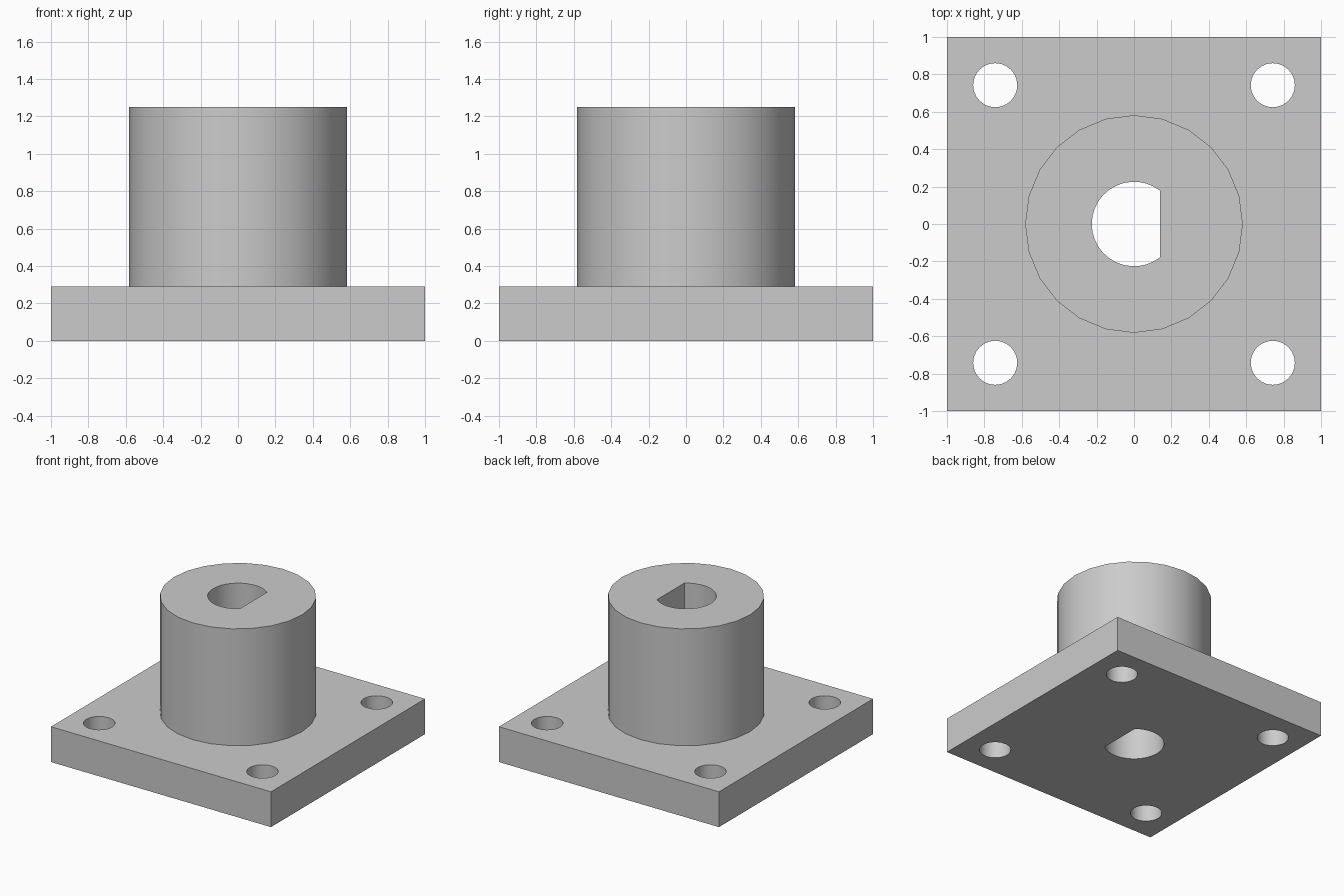
import bpy, bmesh, math

if "Cube" in bpy.data.objects:
    bpy.data.objects.remove(bpy.data.objects["Cube"])

PLATE_H, TOP = 0.29, 1.25
BOSS_R, BORE_R, FLAT_X = 0.582, 0.226, 0.14
HOLE_R, HOLE_POS = 0.118, 0.742

grey = bpy.data.materials.new("light grey")
grey.diffuse_color = (0.6, 0.6, 0.6, 1)
grey.use_nodes = True
grey.node_tree.nodes["Principled BSDF"].inputs["Base Color"].default_value = grey.diffuse_color


def prism(name, points, z0, z1):
    """Closed prism from a counter-clockwise outline."""
    bm = bmesh.new()
    face = bm.faces.new([bm.verts.new((x, y, z0)) for x, y in points])
    new = bmesh.ops.extrude_face_region(bm, geom=[face])["geom"]
    bmesh.ops.translate(bm, vec=(0, 0, z1 - z0),
                        verts=[g for g in new if isinstance(g, bmesh.types.BMVert)])
    bmesh.ops.recalc_face_normals(bm, faces=bm.faces)
    mesh = bpy.data.meshes.new(name)
    bm.to_mesh(mesh)
    bm.free()
    mesh.materials.append(grey)
    obj = bpy.data.objects.new(name, mesh)
    bpy.context.collection.objects.link(obj)
    return obj


def arc(r, start, end, n, cx=0, cy=0):
    return [(cx + r * math.cos(start + (end - start) * i / n),
             cy + r * math.sin(start + (end - start) * i / n)) for i in range(n + 1)]


def circle(r, n, cx=0, cy=0):
    return arc(r, 0, math.tau, n, cx, cy)[:-1]


def combine(target, tool, operation):
    """Apply a boolean and discard the tool."""
    mod = target.modifiers.new(operation.lower(), 'BOOLEAN')
    mod.operation, mod.solver, mod.object = operation, 'EXACT', tool
    bpy.context.view_layer.objects.active = target
    bpy.ops.object.modifier_apply(modifier=mod.name)
    bpy.data.objects.remove(tool)


# Square mounting plate with the round boss fused on top
flange = prism("mounting_flange", [(-1, -1), (1, -1), (1, 1), (-1, 1)], 0, PLATE_H)
boss = prism("boss", circle(BOSS_R, 24), PLATE_H / 2, TOP)
combine(flange, boss, 'UNION')

# D-shaped shaft bore, flat on the +x side
a = math.acos(FLAT_X / BORE_R)
bore = prism("shaft_bore", arc(BORE_R, a, math.tau - a, 24), -0.2, TOP + 0.2)
combine(flange, bore, 'DIFFERENCE')

# Four corner bolt holes
for sx in (-1, 1):
    for sy in (-1, 1):
        hole = prism("bolt_hole", circle(HOLE_R, 24, sx * HOLE_POS, sy * HOLE_POS),
                     -0.2, PLATE_H + 0.2)
        combine(flange, hole, 'DIFFERENCE')

# Smooth round walls, crisp rims
bpy.ops.object.select_all(action='DESELECT')
flange.select_set(True)
bpy.context.view_layer.objects.active = flange
bpy.ops.object.shade_smooth_by_angle(angle=math.radians(30))
